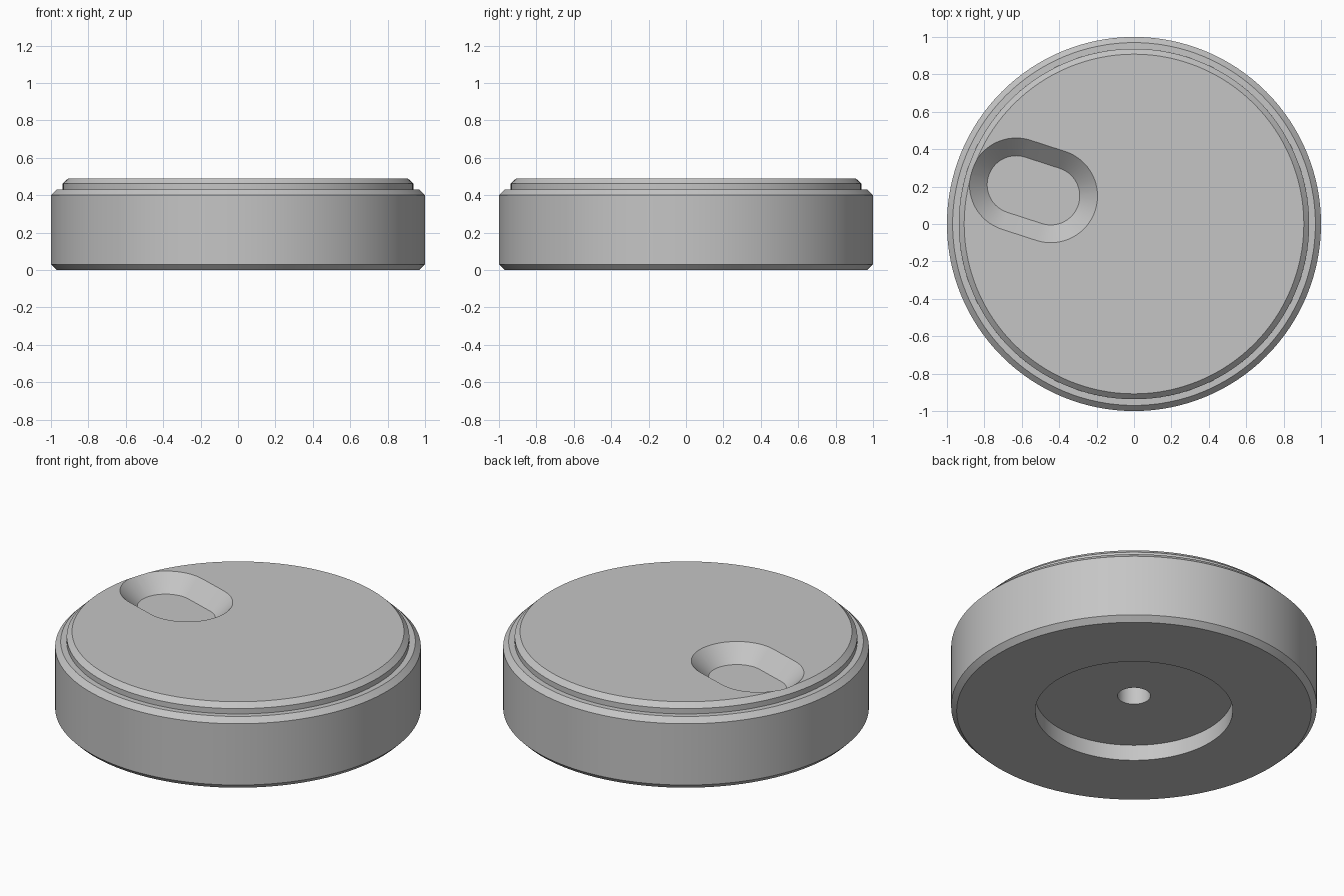
import bpy, bmesh, math
from mathutils import Vector

cube = bpy.data.objects.get("Cube")
if cube:
    bpy.data.objects.remove(cube, do_unlink=True)

TOP = 0.49
SEGMENTS = 128

grey = bpy.data.materials.new("plain grey")
grey.use_nodes = True
colour = (0.56, 0.56, 0.56, 1)
grey.diffuse_color = colour
grey.node_tree.nodes["Principled BSDF"].inputs["Base Color"].default_value = colour


def make_object(name, bm):
    bmesh.ops.recalc_face_normals(bm, faces=bm.faces)
    mesh = bpy.data.meshes.new(name)
    bm.to_mesh(mesh)
    bm.free()
    obj = bpy.data.objects.new(name, mesh)
    bpy.context.collection.objects.link(obj)
    mesh.materials.append(grey)
    return obj


def skin_loops(name, loops):
    """Join matching closed loops of points and cap both ends."""
    bm = bmesh.new()
    rings = [[bm.verts.new(p) for p in loop] for loop in loops]
    for a, b in zip(rings, rings[1:]):
        for i in range(len(a)):
            j = (i + 1) % len(a)
            bm.faces.new((a[i], a[j], b[j], b[i]))
    bm.faces.new(rings[0])
    bm.faces.new(rings[-1])
    return make_object(name, bm)


def circle(radius, z):
    angles = [2 * math.pi * i / SEGMENTS for i in range(SEGMENTS)]
    return [(radius * math.cos(a), radius * math.sin(a), z) for a in angles]


def slot(radius, z):
    """Outline of a round-ended slot, turned to follow its two end centres."""
    left, right = Vector((-0.63, 0.21)), Vector((-0.445, 0.15))
    axis = right - left
    heading = math.atan2(axis.y, axis.x)
    points = []
    for centre, turn in ((right, -0.5), (left, 0.5)):
        for i in range(33):
            a = heading + math.pi * (turn + i / 32)
            points.append((centre.x + radius * math.cos(a),
                           centre.y + radius * math.sin(a), z))
    return points


# Body: underside hole, round recess, chamfered rim and stepped top
profile = [(0.09, 0.25), (0.09, 0.095), (0.54, 0.095), (0.54, 0),
           (0.97, 0), (1, 0.03), (1, 0.40), (0.97, 0.43),
           (0.937, 0.43), (0.937, 0.462), (0.908, TOP)]
body = skin_loops("round_body", [circle(r, z) for r, z in profile])

# Finger pocket with sloping sides
cutter = skin_loops("finger_pocket_cutter",
                    [slot(0.155, TOP - 0.095), slot(0.25, TOP), slot(0.25, TOP + 0.1)])
cutter.hide_render = True

cut = body.modifiers.new("finger_pocket", "BOOLEAN")
cut.operation = "DIFFERENCE"
cut.solver = "EXACT"
cut.object = cutter

bpy.ops.object.select_all(action="DESELECT")
body.select_set(True)
bpy.context.view_layer.objects.active = body
bpy.ops.object.modifier_apply(modifier=cut.name)
bpy.data.objects.remove(cutter, do_unlink=True)
bpy.ops.object.shade_smooth_by_angle(angle=math.radians(25))
